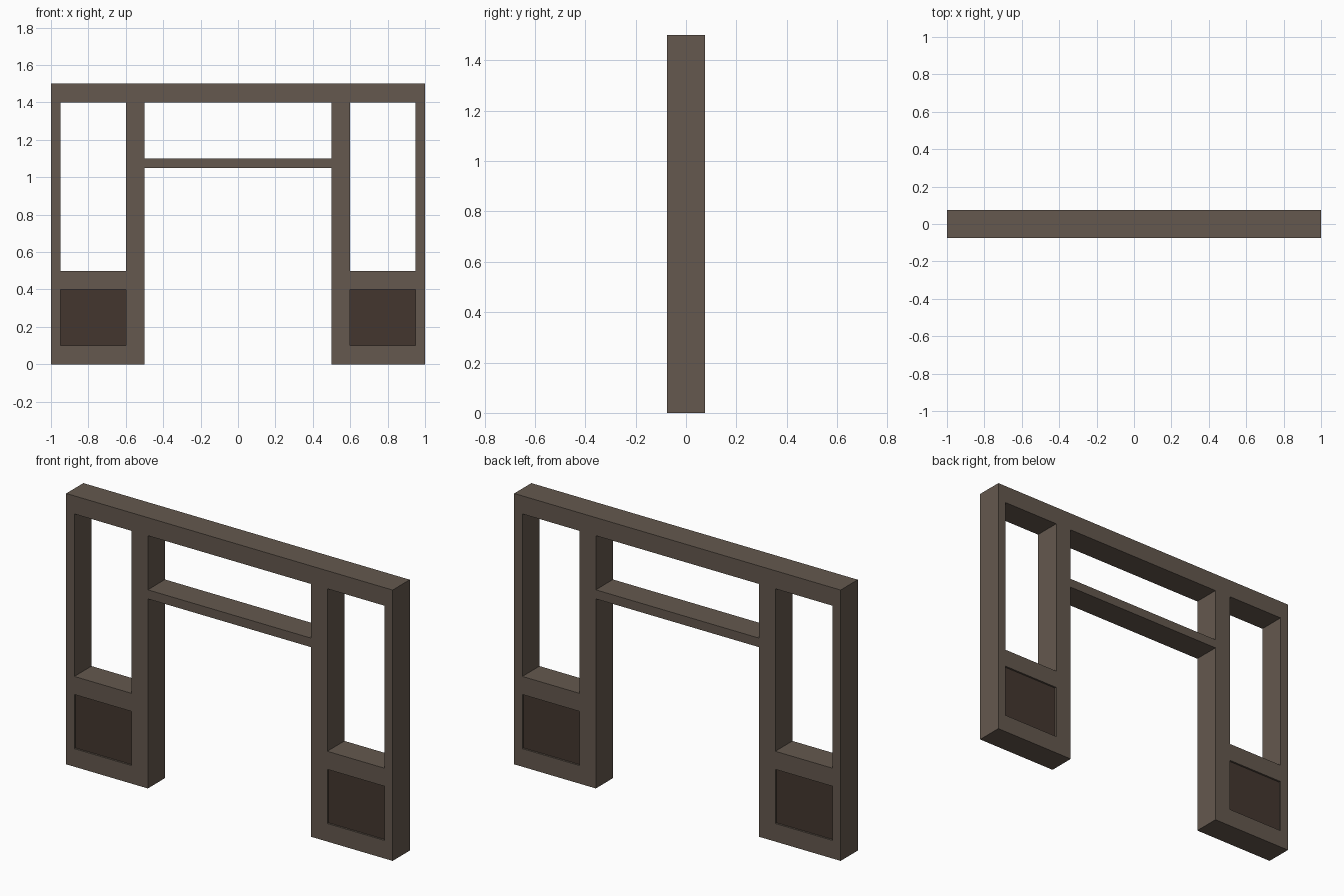
import bpy, bmesh

if "Cube" in bpy.data.objects:
    bpy.data.objects.remove(bpy.data.objects["Cube"])

HALF_DEPTH = 0.075


def material(name, colour):
    m = bpy.data.materials.new(name)
    m.diffuse_color = (*colour, 1.0)
    m.use_nodes = True
    m.node_tree.nodes["Principled BSDF"].inputs["Base Color"].default_value = m.diffuse_color
    return m


weathered_wood = material("weathered_wood", (0.128, 0.099, 0.077))
dark_panel = material("dark_panel", (0.056, 0.037, 0.028))


def lattice(name, xs, zs, solid, half_depth, mat):
    """Thick slab made of the grid cells for which solid(x, z) is true."""
    bm = bmesh.new()
    grid = {(i, j): bm.verts.new((x, -half_depth, z))
            for i, x in enumerate(xs) for j, z in enumerate(zs)}
    for i in range(len(xs) - 1):
        for j in range(len(zs) - 1):
            if solid((xs[i] + xs[i + 1]) / 2, (zs[j] + zs[j + 1]) / 2):
                bm.faces.new([grid[i, j], grid[i + 1, j],
                              grid[i + 1, j + 1], grid[i, j + 1]])
    bmesh.ops.delete(bm, geom=[v for v in bm.verts if not v.link_faces], context='VERTS')
    # keep the front faces and extrude a copy to the back
    ext = bmesh.ops.extrude_face_region(bm, geom=bm.faces[:], use_keep_orig=True)
    moved = [g for g in ext["geom"] if isinstance(g, bmesh.types.BMVert)]
    bmesh.ops.translate(bm, verts=moved, vec=(0, 2 * half_depth, 0))
    bmesh.ops.recalc_face_normals(bm, faces=bm.faces[:])
    mesh = bpy.data.meshes.new(name)
    bm.to_mesh(mesh)
    bm.free()
    mesh.materials.append(mat)
    ob = bpy.data.objects.new(name, mesh)
    bpy.context.collection.objects.link(ob)
    return ob


def is_frame(x, z):
    x = abs(x)
    if z > 1.4:                        # top beam
        return True
    if x < 0.5:                        # central doorway
        return False
    if x < 0.6 or x > 0.95:            # inner and outer posts
        return True
    return z < 0.1 or 0.4 < z < 0.5    # sill and middle rail


# Timber frame with two side windows and a doorway
lattice("door_frame", [-1, -0.95, -0.6, -0.5, 0.5, 0.6, 0.95, 1],
        [0, 0.1, 0.4, 0.5, 1.4, 1.5], is_frame, HALF_DEPTH, weathered_wood)

# Crossbar above the doorway
lattice("transom_bar", [-0.5, 0.5], [1.05, 1.1],
        lambda x, z: True, HALF_DEPTH, weathered_wood)

# Slightly recessed infill panels below the windows
for side, xs in (("left", [-0.95, -0.6]), ("right", [0.6, 0.95])):
    lattice(side + "_lower_panel", xs, [0.1, 0.4],
            lambda x, z: True, HALF_DEPTH - 0.01, dark_panel)
